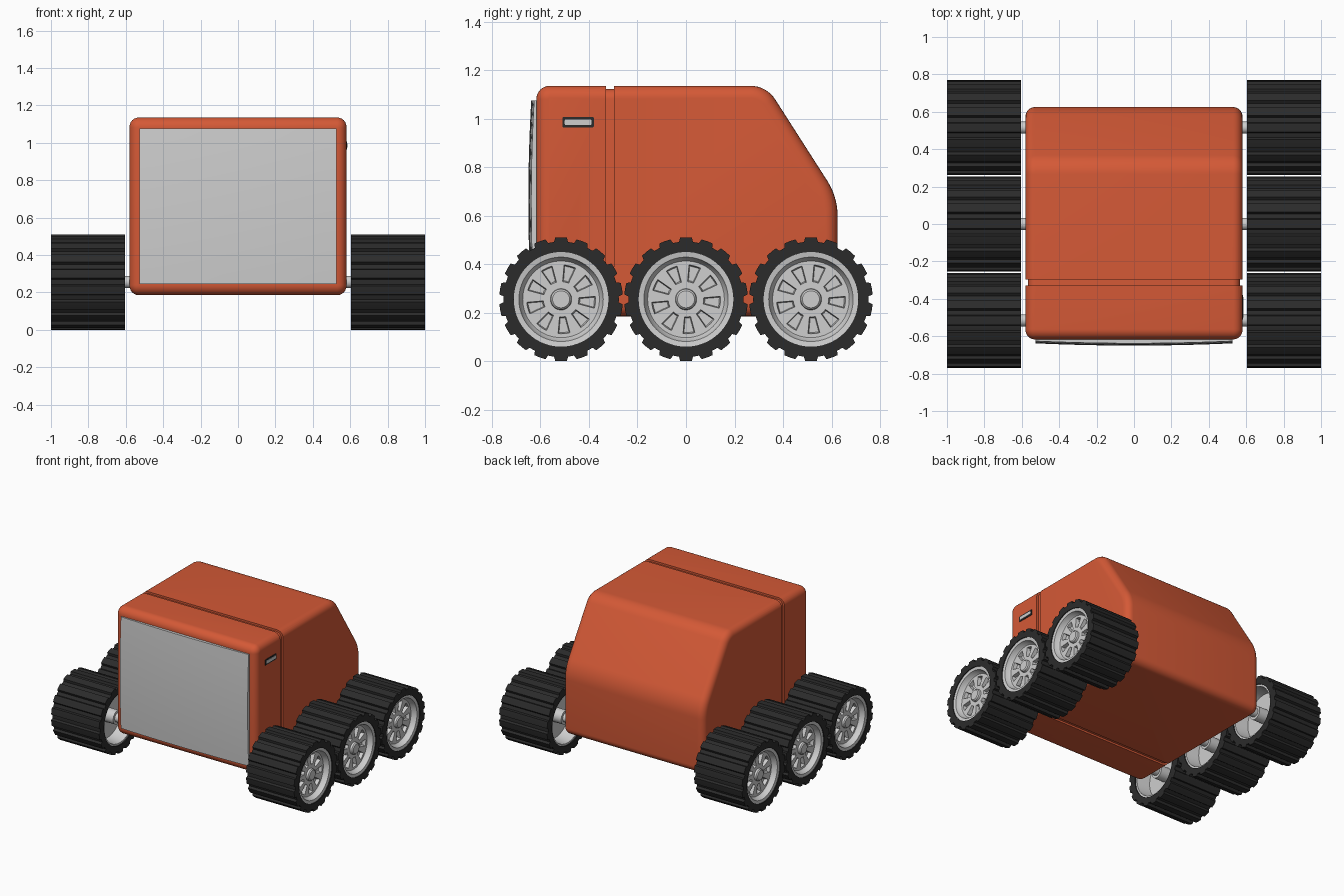
import bpy, bmesh, math
from mathutils import Vector

if "Cube" in bpy.data.objects:
    bpy.data.objects.remove(bpy.data.objects["Cube"])


def material(name, rgb):
    m = bpy.data.materials.new(name)
    m.diffuse_color = (*rgb, 1)
    m.use_nodes = True
    m.node_tree.nodes["Principled BSDF"].inputs["Base Color"].default_value = m.diffuse_color
    return m


ORANGE = material("orange paint", (0.66, 0.10, 0.037))
GREY = material("light grey", (0.62, 0.62, 0.62))
BLACK = material("black rubber", (0.024, 0.024, 0.024))


def finish(name, bm, mat, angle=30):
    bmesh.ops.recalc_face_normals(bm, faces=bm.faces)
    mesh = bpy.data.meshes.new(name)
    bm.to_mesh(mesh)
    bm.free()
    mesh.materials.append(mat)
    ob = bpy.data.objects.new(name, mesh)
    bpy.context.collection.objects.link(ob)
    smooth(ob, angle)
    return ob


def smooth(ob, angle=30):
    bpy.ops.object.select_all(action='DESELECT')
    ob.select_set(True)
    bpy.context.view_layer.objects.active = ob
    bpy.ops.object.shade_smooth_by_angle(angle=math.radians(angle))


def loft(rings, cyclic=False):
    """Skin a list of equal-length point rings; cap the ends or join them."""
    bm = bmesh.new()
    vs = [[bm.verts.new(p) for p in ring] for ring in rings]
    n = len(vs[0])
    pairs = list(zip(vs, vs[1:])) + ([(vs[-1], vs[0])] if cyclic else [])
    for a, b in pairs:
        for i in range(n):
            j = (i + 1) % n
            bm.faces.new((a[i], a[j], b[j], b[i]))
    if not cyclic:
        bm.faces.new(vs[0])
        bm.faces.new(vs[-1])
    bmesh.ops.recalc_face_normals(bm, faces=bm.faces)
    return bm


def rounded(corners, d=0.0, steps=8):
    """Counter-clockwise outline of (u, v, radius) corners, filleted, inset by d."""
    out = []
    pts = [Vector(c[:2]) for c in corners]
    for i, p in enumerate(pts):
        r = corners[i][2]
        e1 = (p - pts[i - 1]).normalized()
        e2 = (pts[(i + 1) % len(pts)] - p).normalized()
        n1, n2 = Vector((-e1.y, e1.x)), Vector((-e2.y, e2.x))
        centre = p + r * (n1 + n2) / (1 + n1.dot(n2))
        a1 = math.atan2(n1.y, n1.x)
        turn = math.acos(max(-1, min(1, n1.dot(n2))))
        for k in range(steps + 1):
            a = a1 + turn * k / steps
            out.append(centre - (r - d) * Vector((math.cos(a), math.sin(a))))
    return out


def rect(u0, u1, v0, v1, r):
    return [(u0, v0, r), (u1, v0, r), (u1, v1, r), (u0, v1, r)]


# body: side profile with sloped back, rounded toward both sides
PROFILE = [(-0.617, 0.185, 0.055), (0.625, 0.185, 0.055), (0.625, 0.677, 0.27),
           (0.332, 1.135, 0.12), (-0.617, 1.135, 0.055)]
HALF, R = 0.58, 0.05
side = []
for k in range(7):
    a = math.pi / 2 * k / 6
    side.append((HALF - R + R * math.sin(a), R * (1 - math.cos(a))))
sections = [(-x, d) for x, d in reversed(side)] + side
body = finish("body", loft([[(x, p.x, p.y) for p in rounded(PROFILE, d)]
                            for x, d in sections]), ORANGE)

# seam groove running all round the body
seam = rect(-0.566, 0.566, 0.199, 1.121, 0.04)
rings = [[(p.x, y, p.y) for p in rounded(seam, d)]
         for y, d in ((-0.33, -0.1), (-0.297, -0.1), (-0.297, 0), (-0.33, 0))]
cutter = finish("seam_cutter", loft(rings, True), ORANGE)
cutter.hide_render = True
mod = body.modifiers.new("seam", 'BOOLEAN')
mod.operation, mod.solver, mod.object = 'DIFFERENCE', 'EXACT', cutter
bpy.context.view_layer.objects.active = body
bpy.ops.object.modifier_apply(modifier=mod.name)
bpy.data.objects.remove(cutter)
smooth(body)

# bulged front panel
bm = bmesh.new()
bmesh.ops.create_grid(bm, x_segments=16, y_segments=16, size=1)
for v in bm.verts:
    u, w = v.co.x, v.co.y
    v.co = (0.526 * u, -0.65 + 0.012 * (u * u + w * w), 0.66 + 0.415 * w)
rim_edges = [e for e in bm.edges if e.is_boundary]
ext = bmesh.ops.extrude_edge_only(bm, edges=rim_edges)
for v in ext["geom"]:
    if isinstance(v, bmesh.types.BMVert):
        v.co.y = -0.60
finish("front_panel", bm, GREY)

# small latch on the right side
for name, grow, x, mat in (("latch_frame", 0.01, 0.583, BLACK), ("latch_plate", 0, 0.586, GREY)):
    o = rounded(rect(-0.5 - grow, -0.39 + grow, 0.974 - grow, 0.996 + grow, 0.004), 0, 3)
    finish(name, loft([[(xx, p.x, p.y) for p in o] for xx in (0.577, x)]), mat)


# tyre: gear outline with straight lugs
LUGS = 18
LUG = ((0, 0.238), (0.15, 0.238), (0.3, 0.238), (0.38, 0.255), (0.65, 0.255), (0.92, 0.255))


def tyre_ring(x, inner):
    ring = []
    for i in range(LUGS):
        for f, r in LUG:
            a = -math.pi / 2 + (i + f - 0.65) * 2 * math.pi / LUGS
            r = inner or r
            ring.append((x, r * math.cos(a), r * math.sin(a)))
    return ring


W = 0.1975
tyre = finish("tyre", loft([tyre_ring(-W, 0.195), tyre_ring(-W, 0), tyre_ring(W, 0),
                            tyre_ring(W, 0.195)], True), BLACK, 20)

# rim with hub, dished face and axle stub, turned about x
RIM = [(0.172, 0.035), (0.165, 0.042), (0.15, 0.044), (0.15, 0.073), (0.15, 0.142),
       (0.15, 0.158), (0.162, 0.166), (0.188, 0.174), (0.192, 0.197), (-0.19, 0.197),
       (-0.19, 0.182), (-0.09, 0.17), (-0.09, 0.05), (-0.17, 0.05), (-0.17, 0.032),
       (-0.26, 0.032)]
bm = loft([[(x, r * math.cos(math.tau * i / 72), r * math.sin(math.tau * i / 72))
            for i in range(72)] for x, r in RIM])
# nine sunken openings between the spokes
openings = []
for f in bm.faces:
    c = f.calc_center_median()
    sector = ((math.degrees(math.atan2(c.z, c.y)) - 15) / 40) % 1
    if abs(c.x - 0.15) < 1e-4 and 0.08 < math.hypot(c.y, c.z) < 0.13 and 0.25 < sector < 0.75:
        openings.append(f)
bmesh.ops.inset_region(bm, faces=openings, thickness=0.005, depth=-0.025)
rim = finish("rim", bm, GREY)

# six wheels: three per side, left side turned round
for part in (tyre, rim):
    base = part.name
    for s, side_name in ((1, "right"), (-1, "left")):
        for y, place in ((-0.515, "front"), (0, "middle"), (0.515, "back")):
            ob = part.copy()
            ob.name = f"{place}_{side_name}_{base}"
            ob.location = (s * (1 - W), y, 0.255)
            ob.rotation_euler.z = 0 if s > 0 else math.pi
            bpy.context.collection.objects.link(ob)
    bpy.data.objects.remove(part)
